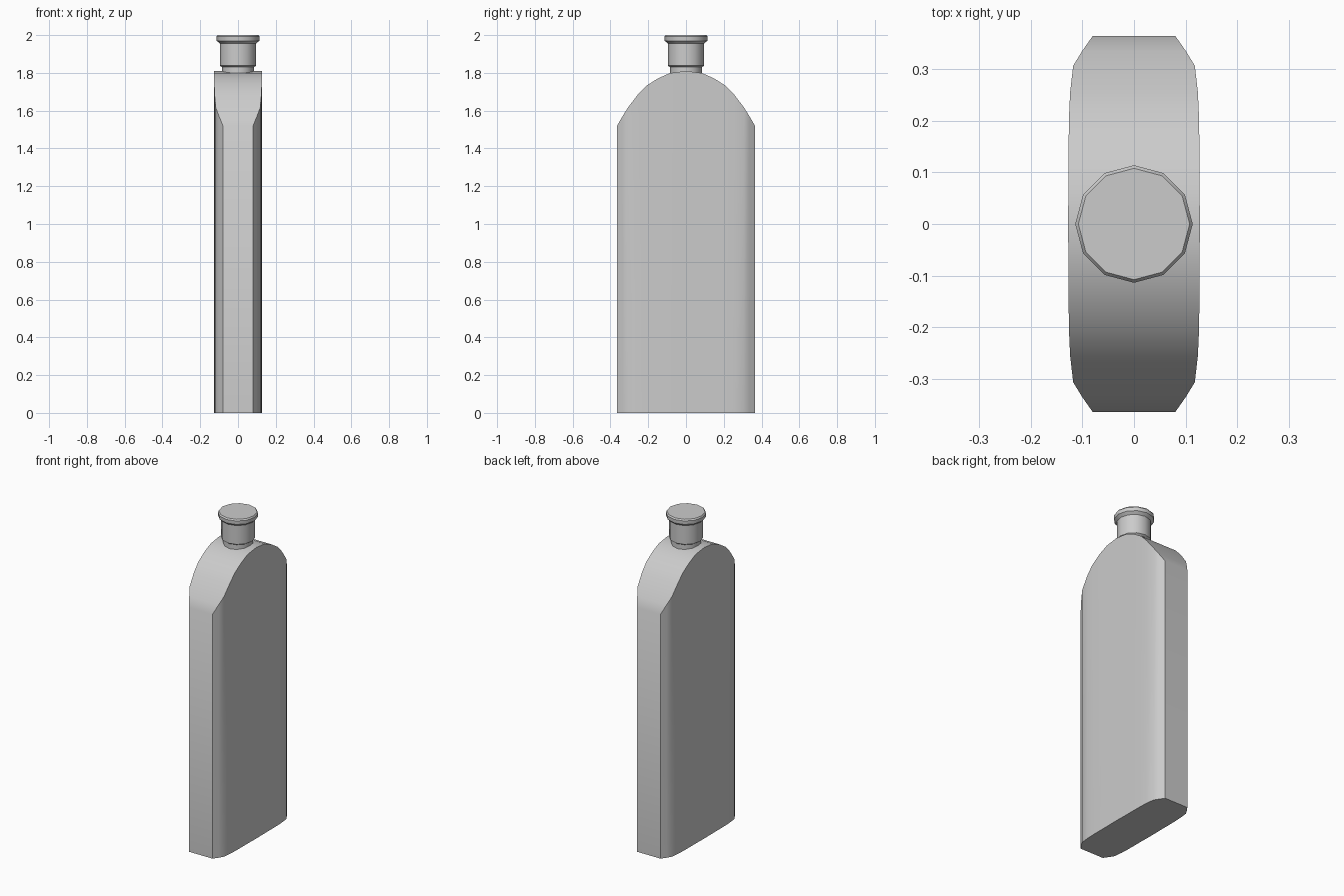
import bpy, bmesh, math

if "Cube" in bpy.data.objects:
    bpy.data.objects.remove(bpy.data.objects["Cube"])


def finish(name, bm, angle):
    bmesh.ops.recalc_face_normals(bm, faces=bm.faces)
    mesh = bpy.data.meshes.new(name)
    bm.to_mesh(mesh)
    bm.free()
    obj = bpy.data.objects.new(name, mesh)
    bpy.context.collection.objects.link(obj)
    bpy.ops.object.select_all(action='DESELECT')
    obj.select_set(True)
    bpy.context.view_layer.objects.active = obj
    bpy.ops.object.shade_smooth_by_angle(angle=math.radians(angle))
    return obj


def loft(name, loops, angle):
    """Skin a list of equal-length vertex loops and cap both ends."""
    bm = bmesh.new()
    rings = [[bm.verts.new(p) for p in loop] for loop in loops]
    n = len(rings[0])
    for a, b in zip(rings, rings[1:]):
        for i in range(n):
            j = (i + 1) % n
            bm.faces.new((a[i], a[j], b[j], b[i]))
    bm.faces.new(rings[0])
    bm.faces.new(rings[-1])
    return finish(name, bm, angle)


def lathe(name, profile, sides):
    loops = [[(r * math.cos(2 * math.pi * i / sides),
               r * math.sin(2 * math.pi * i / sides), z) for i in range(sides)]
             for r, z in profile]
    return loft(name, loops, 35)


# Flask body: (y, half width, shoulder height), mirrored about y = 0
half = [(0.0, 0.128, 1.81), (0.085, 0.127, 1.799), (0.15, 0.127, 1.77),
        (0.21, 0.126, 1.732), (0.255, 0.124, 1.685), (0.307, 0.118, 1.617),
        (0.335, 0.101, 1.572), (0.365, 0.08, 1.52)]
stations = [(-y, w, h) for y, w, h in reversed(half[1:])] + half
loft("flask_body", [[(-w, y, 0), (w, y, 0), (w, y, h), (-w, y, h)]
                    for y, w, h in stations], 30)

# Neck with a narrower collar at the base
lathe("neck", [(0.084, 1.785), (0.084, 1.83), (0.096, 1.838), (0.096, 1.962)], 12)

# Wide flat cap
lathe("cap", [(0.096, 1.955), (0.113, 1.97), (0.114, 1.992), (0.108, 2.0)], 12)
